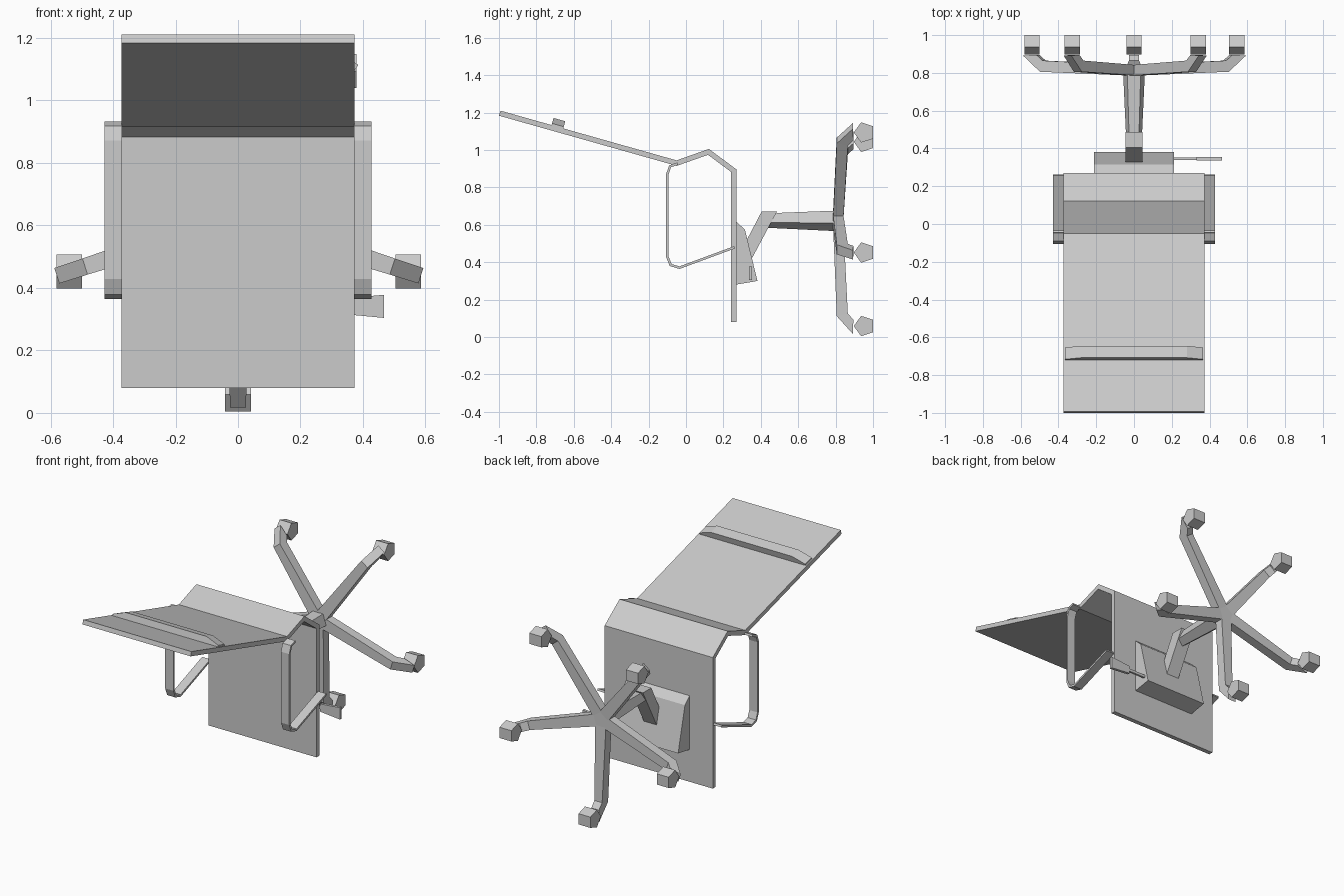
import bpy, bmesh, math
from mathutils import Vector

if "Cube" in bpy.data.objects:
    bpy.data.objects.remove(bpy.data.objects["Cube"])

grey = bpy.data.materials.new("light grey")
grey.use_nodes = True
colour = (0.6, 0.6, 0.6, 1)
grey.diffuse_color = colour
grey.node_tree.nodes["Principled BSDF"].inputs["Base Color"].default_value = colour


def loft(name, rings):
    """Closed solid through rings with equal point counts."""
    bm = bmesh.new()
    loops = [[bm.verts.new(p) for p in ring] for ring in rings]
    n = len(loops[0])
    for a, b in zip(loops, loops[1:]):
        for i in range(n):
            j = (i + 1) % n
            bm.faces.new((a[i], a[j], b[j], b[i]))
    bm.faces.new(loops[0])
    bm.faces.new(loops[-1])
    bmesh.ops.recalc_face_normals(bm, faces=bm.faces)
    mesh = bpy.data.meshes.new(name)
    bm.to_mesh(mesh)
    bm.free()
    mesh.materials.append(grey)
    obj = bpy.data.objects.new(name, mesh)
    bpy.context.collection.objects.link(obj)
    return obj


def prism(name, profile, x0, x1):
    """Extrude a (y, z) profile along x."""
    return loft(name, [[(x, y, z) for y, z in profile] for x in (x0, x1)])


def ribbon(name, path, thickness, x0, x1):
    """Bent strip of even thickness, centred on a (y, z) path."""
    pts = [Vector(p) for p in path]
    dirs = [(b - a).normalized() for a, b in zip(pts, pts[1:])]
    rings = []
    for i, p in enumerate(pts):
        d0, d1 = dirs[max(i - 1, 0)], dirs[min(i, len(dirs) - 1)]
        n0 = Vector((-d0.y, d0.x))
        mitre = (n0 + Vector((-d1.y, d1.x))).normalized()
        off = mitre * (thickness / 2 / mitre.dot(n0))
        a, b = p + off, p - off
        rings.append([(x0, *a), (x1, *a), (x1, *b), (x0, *b)])
    return loft(name, rings)


def pentagon(radius, start):
    return [(radius * math.cos(start + i * math.tau / 5),
             radius * math.sin(start + i * math.tau / 5)) for i in range(5)]


# Seat and backrest: one bent sheet
HALF = 0.373
ribbon("seat_and_back", [(0.255, 0.08), (0.255, 0.89), (0.12, 0.99),
                         (-0.05, 0.93), (-0.996, 1.197)], 0.028, -HALF, HALF)

# Raised bar across the backrest, following its slope
slope = Vector((0, -0.946, 0.267)).normalized()
normal = Vector((0, 0.267, 0.946)).normalized()
base = Vector((0, -0.05, 0.944))
bar = [(-0.365, -0.005), (-0.365, 0.01), (-0.28, 0.04),
       (0.28, 0.04), (0.365, 0.01), (0.365, -0.005)]
loft("back_bar", [[base + slope * s + normal * h + Vector((x, 0, 0)) for x, h in bar]
                  for s in (0.63, 0.695)])

# Armrest loops
for side, label in ((1, "left"), (-1, "right")):
    ribbon(label + "_armrest", [(-0.045, 0.927), (-0.085, 0.913), (-0.1, 0.87),
                                (-0.1, 0.43), (-0.082, 0.385), (-0.035, 0.371),
                                (0.26, 0.48)], 0.013, side * 0.371, side * 0.428)

# Mechanism under the seat
prism("mechanism", [(0.265, 0.62), (0.315, 0.575), (0.382, 0.3), (0.265, 0.28)],
      -0.213, 0.213)

# Adjusting lever: thin rod with a flared paddle
prism("lever_rod", [(0.339, 0.333), (0.352, 0.333), (0.352, 0.35), (0.339, 0.35)],
      0.2, 0.335)
loft("lever_paddle", [[(x, y, 0.341 + s * h) for y, s in
                       ((0.337, -1), (0.354, -1), (0.354, 1), (0.337, 1))]
                      for x, h in ((0.33, 0.024), (0.467, 0.037))])

# Slanted neck and five-sided column
CZ = 0.627
prism("neck", [(0.405, 0.672), (0.487, 0.672), (0.352, 0.42), (0.315, 0.5)],
      -0.044, 0.044)
loft("column", [[(x, y, CZ + z) for x, z in pentagon(r, -math.pi / 2)]
                for y, r in ((0.44, 0.043), (0.79, 0.06))])
loft("hub", [[(x, y, CZ + z) for x, z in pentagon(0.055, math.pi / 2)]
             for y in (0.786, 0.842)])

# Star base: tapered bent legs, each ending in a five-sided caster
leg_rings = [(0.02, 0.786, 0.02, 0.841, 0.037), (0.515, 0.806, 0.5, 0.865, 0.027),
             (0.61, 0.892, 0.535, 0.895, 0.026)]
casters = [(0, 0.059), (0.545, 0.452), (0.339, 1.094), (-0.328, 1.044), (-0.54, 0.452)]
for k, (cx, cz) in enumerate(casters, 1):
    out = Vector((cx, 0, cz - CZ))
    scale = out.length / 0.568
    out.normalize()
    across = Vector((-out.z, 0, out.x))
    rings = []
    for r0, y0, r1, y1, w in leg_rings:
        rings.append([Vector((0, y, CZ)) + out * r * scale + across * s * w
                      for r, y, s in ((r0, y0, -1), (r0, y0, 1),
                                      (r1, y1, 1), (r1, y1, -1))])
    loft(f"base_leg_{k}", rings)
    prism(f"caster_{k}", [(0.954 + y, cz + z) for y, z in pentagon(0.057, math.pi)],
          cx - 0.041, cx + 0.041)
